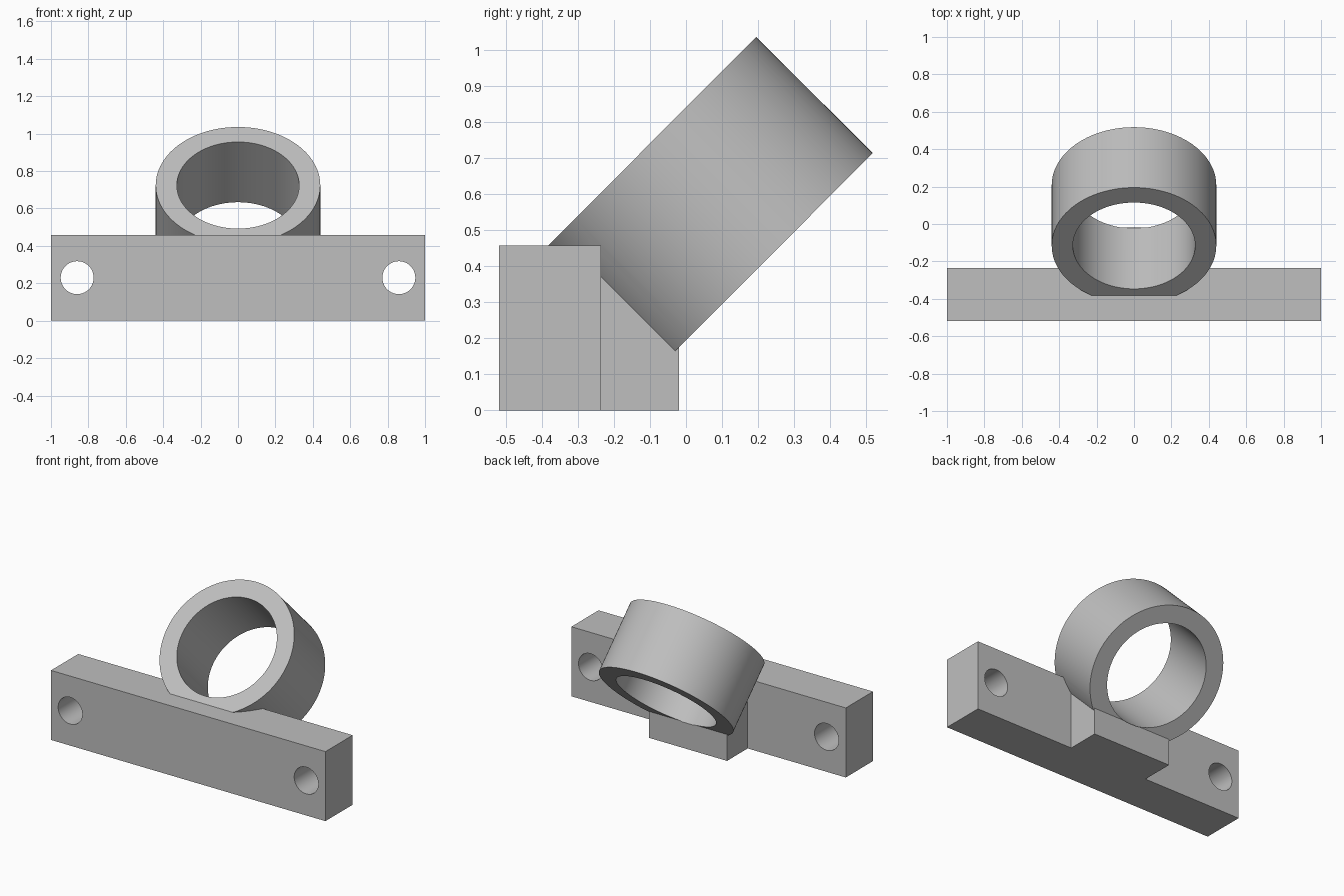
import bpy, math
from mathutils import Matrix, Vector

if "Cube" in bpy.data.objects:
    bpy.data.objects.remove(bpy.data.objects["Cube"], do_unlink=True)

grey = bpy.data.materials.new("plain grey")
grey.use_nodes = True
colour = (0.52, 0.52, 0.52, 1)
grey.diffuse_color = colour
grey.node_tree.nodes["Principled BSDF"].inputs["Base Color"].default_value = colour


def prism(name, profile, half_width):
    """Extrude a (y, z) profile symmetrically along x."""
    n = len(profile)
    verts = [(x, y, z) for x in (-half_width, half_width) for y, z in profile]
    faces = [tuple(reversed(range(n))), tuple(range(n, 2 * n))]
    faces += [(i, (i + 1) % n, n + (i + 1) % n, n + i) for i in range(n)]
    mesh = bpy.data.meshes.new(name)
    mesh.from_pydata(verts, [], faces)
    mesh.materials.append(grey)
    obj = bpy.data.objects.new(name, mesh)
    bpy.context.collection.objects.link(obj)
    return obj


def rod(name, radius, start, end):
    """Cylinder between two points."""
    start, end = Vector(start), Vector(end)
    axis = end - start
    bpy.ops.mesh.primitive_cylinder_add(vertices=96, radius=radius, depth=axis.length)
    obj = bpy.context.object
    obj.name = name
    turn = axis.to_track_quat('Z', 'Y').to_matrix().to_4x4()
    obj.data.transform(Matrix.Translation((start + end) / 2) @ turn)
    obj.data.materials.append(grey)
    return obj


def combine(target, tool, operation):
    """Apply a boolean and discard the tool."""
    tool.hide_render = True
    mod = target.modifiers.new(operation, 'BOOLEAN')
    mod.operation, mod.object, mod.solver = operation, tool, 'EXACT'
    bpy.context.view_layer.objects.active = target
    bpy.ops.object.modifier_apply(modifier=mod.name)
    bpy.data.objects.remove(tool, do_unlink=True)


# Mounting bar and the support block behind it
front, back, top = -0.518, -0.235, 0.458
bracket = prism("mounting_bracket", [(front, 0), (back, 0), (back, top), (front, top)], 1)
block = prism("support_block", [(-0.3, 0), (-0.02, 0), (-0.02, 0.175), (-0.3, 0.455)], 0.285)
combine(bracket, block, 'UNION')

# Tilted ring with its bore
ring_front = Vector((0, -0.116, 0.724))
ring_back = Vector((0, 0.207, 0.402))
step = (ring_back - ring_front).normalized()
combine(bracket, rod("ring", 0.44, ring_front, ring_back), 'UNION')
combine(bracket, rod("bore", 0.327, ring_front - step * 0.1, ring_back + step * 0.003), 'DIFFERENCE')

# Bolt holes
for x in (-0.86, 0.86):
    combine(bracket, rod("bolt_hole", 0.088, (x, -0.7, 0.23), (x, 0, 0.23)), 'DIFFERENCE')

bpy.ops.object.select_all(action='DESELECT')
bracket.select_set(True)
bpy.context.view_layer.objects.active = bracket
bpy.ops.object.shade_smooth_by_angle(angle=math.radians(30))
